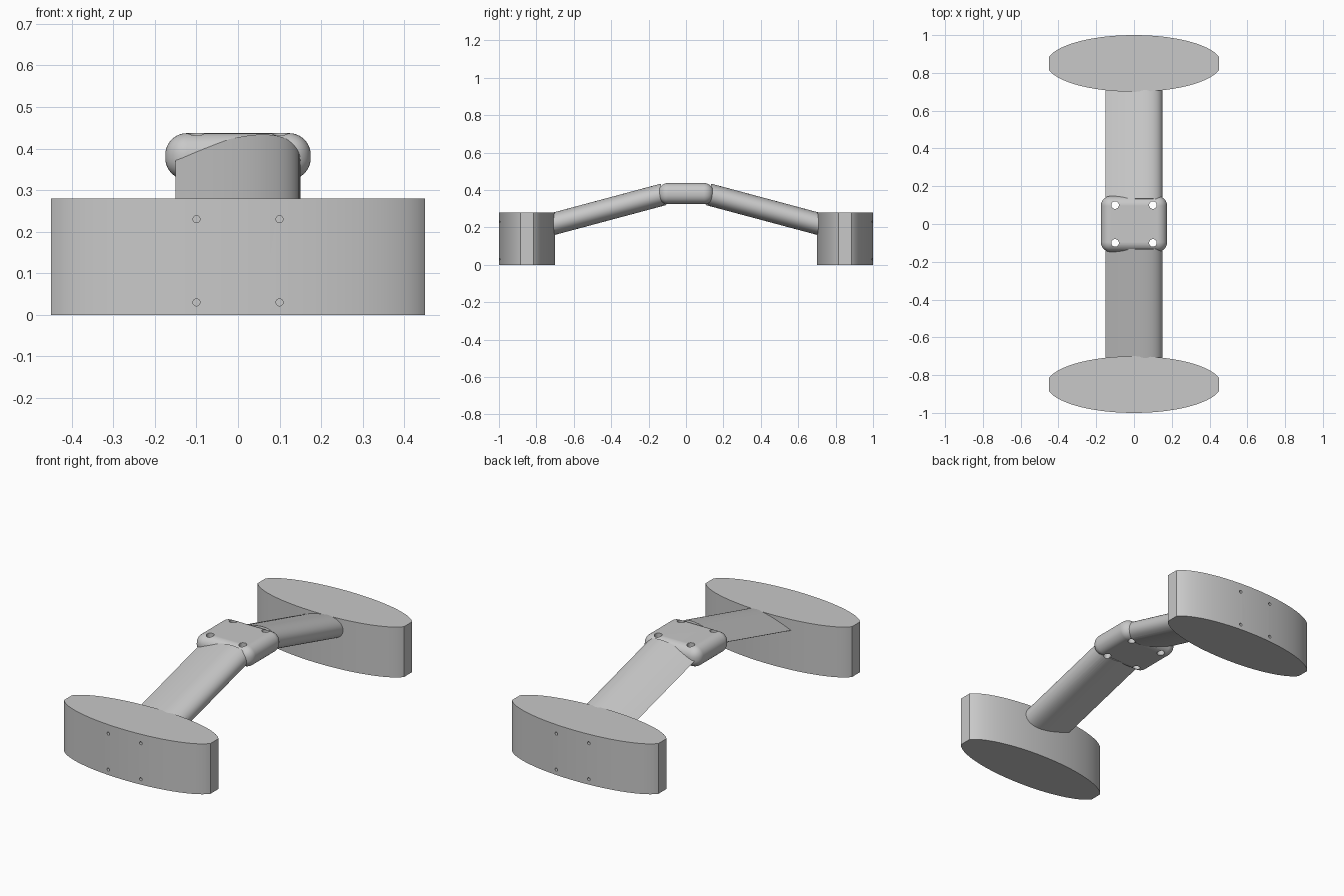
import bpy, bmesh
from math import sin, cos, pi, radians, sqrt
from mathutils import Vector, Matrix

old = bpy.data.objects.get("Cube")
if old:
    bpy.data.objects.remove(old, do_unlink=True)

grey = bpy.data.materials.new("plain grey")
grey.use_nodes = True
grey.diffuse_color = (0.58, 0.58, 0.58, 1)
grey.node_tree.nodes["Principled BSDF"].inputs["Base Color"].default_value = grey.diffuse_color


def add_object(name, bm):
    bmesh.ops.recalc_face_normals(bm, faces=bm.faces)
    mesh = bpy.data.meshes.new(name)
    bm.to_mesh(mesh)
    bm.free()
    mesh.materials.append(grey)
    obj = bpy.data.objects.new(name, mesh)
    bpy.context.collection.objects.link(obj)
    return obj


def prism(name, points, along):
    """Extrude a closed profile along a vector."""
    bm = bmesh.new()
    face = bm.faces.new([bm.verts.new(p) for p in points])
    top = bmesh.ops.extrude_face_region(bm, geom=[face])["geom"]
    moved = [v for v in top if isinstance(v, bmesh.types.BMVert)]
    bmesh.ops.translate(bm, verts=moved, vec=along)
    return add_object(name, bm)


def pin_cutter(name, centres, radius, length, turn=Matrix()):
    """One cutter made of several cylinders."""
    bm = bmesh.new()
    for c in centres:
        bmesh.ops.create_cone(bm, cap_ends=True, segments=24, radius1=radius,
                              radius2=radius, depth=length,
                              matrix=Matrix.Translation(c) @ turn)
    obj = add_object(name, bm)
    obj.hide_render = True
    obj.hide_set(True)
    return obj


def finish(obj, cutter):
    """Drill the holes, then shade smooth with sharp edges kept."""
    cut = obj.modifiers.new("holes", 'BOOLEAN')
    cut.operation = 'DIFFERENCE'
    cut.solver = 'EXACT'
    cut.object = cutter
    bpy.ops.object.select_all(action='DESELECT')
    bpy.context.view_layer.objects.active = obj
    obj.select_set(True)
    bpy.ops.object.modifier_apply(modifier=cut.name)
    bpy.ops.object.shade_smooth_by_angle(angle=radians(30))
    weighted = obj.modifiers.new("clean normals", 'WEIGHTED_NORMAL')
    weighted.keep_sharp = True


# Centre joint: fully rounded block with four through holes
JOINT_Z = 0.381
joint_holes = pin_cutter("joint_hole_cutter",
                         [(x, y, JOINT_Z) for x in (-0.1, 0.1) for y in (-0.1, 0.1)],
                         0.02, 0.4)
bm = bmesh.new()
bmesh.ops.create_cube(bm, size=1, matrix=Matrix.Translation((0, 0, JOINT_Z))
                      @ Matrix.Diagonal((0.35, 0.296, 0.112, 1)))
bmesh.ops.bevel(bm, geom=bm.edges[:], offset=0.052, segments=10, profile=0.5,
                affect='EDGES')
finish(add_object("centre_joint", bm), joint_holes)

# Wing-shaped strut section: rounded edge at +x, sharp edge at -x
CHORD, THICK, STEPS = 0.3, 0.118, 28


def half_thickness(s):
    return 5 * THICK * (0.2969 * sqrt(s) - 0.126 * s - 0.3516 * s**2
                        + 0.2843 * s**3 - 0.1036 * s**4)


stations = [(1 - cos(pi * i / STEPS)) / 2 for i in range(STEPS + 1)]
section = [(CHORD * (0.5 - s), half_thickness(s)) for s in stations]
section += [(x, -h) for x, h in section[-2:0:-1]]

tilt = radians(15)
PAD_Y, PAD_HEIGHT = 0.85, 0.28

for side, label in ((-1, "front"), (1, "back")):
    # Sloping strut from the joint into the pad
    up = Vector((0, side * sin(tilt), cos(tilt)))
    down_slope = Vector((0, side * cos(tilt), -sin(tilt)))
    start = Vector((0, side * 0.12, 0.377))
    ring = [start + Vector((x, 0, 0)) + up * h for x, h in section]
    finish(prism(label + "_strut", ring, down_slope * 0.7), joint_holes)

    # Upright oval pad with clipped ends
    oval = []
    limit = math_limit = 0.233
    steps = 40
    for half in (1, -1):
        for i in range(steps + 1):
            a = limit + (pi - 2 * limit) * i / steps
            oval.append((half * 0.463 * cos(a), side * PAD_Y + half * 0.15 * sin(a), 0))
    pad = prism(label + "_pad", oval, Vector((0, 0, PAD_HEIGHT)))

    # Small blind holes in the outer wall of the pad
    pad_holes = pin_cutter(label + "_pad_hole_cutter",
                           [(x, side, z) for x in (-0.1, 0.1) for z in (0.03, 0.23)],
                           0.0085, 0.2, Matrix.Rotation(pi / 2, 4, 'X'))
    finish(pad, pad_holes)
